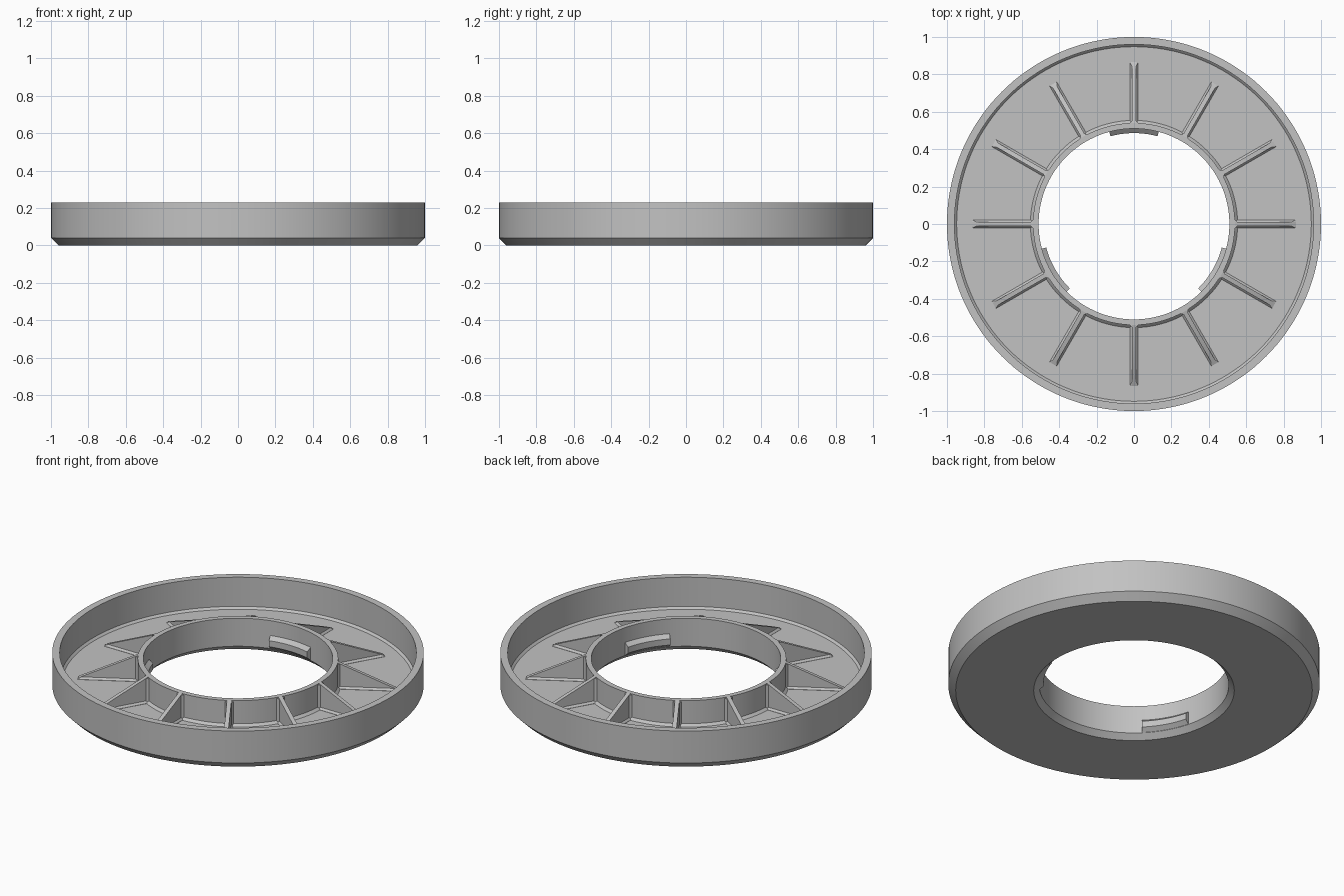
import bpy, bmesh
from math import sin, cos, radians, tau

cube = bpy.data.objects.get("Cube")
if cube:
    bpy.data.objects.remove(cube, do_unlink=True)

# Single grey plastic
GREY = (0.54, 0.54, 0.54, 1)
grey = bpy.data.materials.new("grey plastic")
grey.use_nodes = True
grey.diffuse_color = GREY
grey.node_tree.nodes["Principled BSDF"].inputs["Base Color"].default_value = GREY

FLOOR, HUB_TOP, HEIGHT = 0.045, 0.196, 0.23
BORE, HUB, TIP = 0.51, 0.54, 0.865


def polar(r, angle, z):
    return (r * cos(angle), r * sin(angle), z)


def finish(bm, name):
    bmesh.ops.recalc_face_normals(bm, faces=bm.faces)
    mesh = bpy.data.meshes.new(name)
    bm.to_mesh(mesh)
    bm.free()
    mesh.materials.append(grey)
    obj = bpy.data.objects.new(name, mesh)
    bpy.context.collection.objects.link(obj)
    bpy.ops.object.select_all(action='DESELECT')
    bpy.context.view_layer.objects.active = obj
    obj.select_set(True)
    bpy.ops.object.shade_smooth_by_angle(angle=radians(25))
    return obj


def sweep(name, profile, start=0.0, arc=tau, steps=144):
    """Turn a closed (radius, z) profile around the z axis."""
    bm = bmesh.new()
    full = arc == tau
    rings = [[bm.verts.new(polar(r, start + arc * i / steps, z)) for r, z in profile]
             for i in range(steps if full else steps + 1)]
    n = len(profile)
    for i in range(steps):
        a, b = rings[i], rings[(i + 1) % len(rings)]
        for j in range(n):
            k = (j + 1) % n
            bm.faces.new((a[j], a[k], b[k], b[j]))
    if not full:
        bm.faces.new(rings[0])
        bm.faces.new(rings[-1])
    return finish(bm, name)


def add_hull(bm, points, angle):
    """Convex block from (radius, half width, z) points, mirrored across its rib line."""
    c, s = cos(angle), sin(angle)
    coords = {(r * c - w * side * s, r * s + w * side * c, z)
              for r, w, z in points for side in (-1, 1)}
    verts = [bm.verts.new(co) for co in coords]
    bmesh.ops.convex_hull(bm, input=verts)


# Dish with chamfered base, outer wall and raised hub around the bore
sweep("dish_body", [
    (0.96, 0), (1, 0.04), (1, HEIGHT), (0.96, HEIGHT),
    (0.96, FLOOR + 0.012), (0.948, FLOOR), (HUB + 0.014, FLOOR),
    (HUB, FLOOR + 0.014), (HUB, HUB_TOP), (BORE, HUB_TOP),
    (BORE, 0.03), (0.54, 0)])

# Twelve sloping ribs, each with small chamfers along the floor and hub
core, foot, fillet = 0.012, 0.022, 0.012
start = HUB - 0.015
for i in range(12):
    angle = tau * i / 12
    bm = bmesh.new()
    add_hull(bm, [(start, core, FLOOR - 0.01), (start, core, HUB_TOP),
                  (HUB, core, HUB_TOP), (TIP, core, FLOOR + 0.005),
                  (TIP, core, FLOOR - 0.01)], angle)
    add_hull(bm, [(start, foot, FLOOR - 0.005), (TIP, foot, FLOOR - 0.005),
                  (start, foot, FLOOR + 0.001), (TIP, foot, FLOOR + 0.001),
                  (start, core, FLOOR + fillet), (TIP - 0.02, core, FLOOR + fillet),
                  (TIP, core, FLOOR + 0.004)], angle)
    add_hull(bm, [(r, w, z) for r, w in ((start, core + fillet), (HUB - 0.001, core + fillet),
                                         (HUB + fillet, core))
                  for z in (FLOOR, HUB_TOP - 0.006)], angle)
    finish(bm, f"rib_{i + 1}")

# Three locking tabs inside the bore
for i, centre in enumerate((90, 210, 330)):
    sweep(f"locking_tab_{i + 1}",
          [(BORE + 0.005, 0.034), (BORE, 0.032), (0.486, 0.052), (0.486, 0.088),
           (BORE, 0.108), (BORE + 0.005, 0.108)],
          radians(centre - 15), radians(30), 12)
